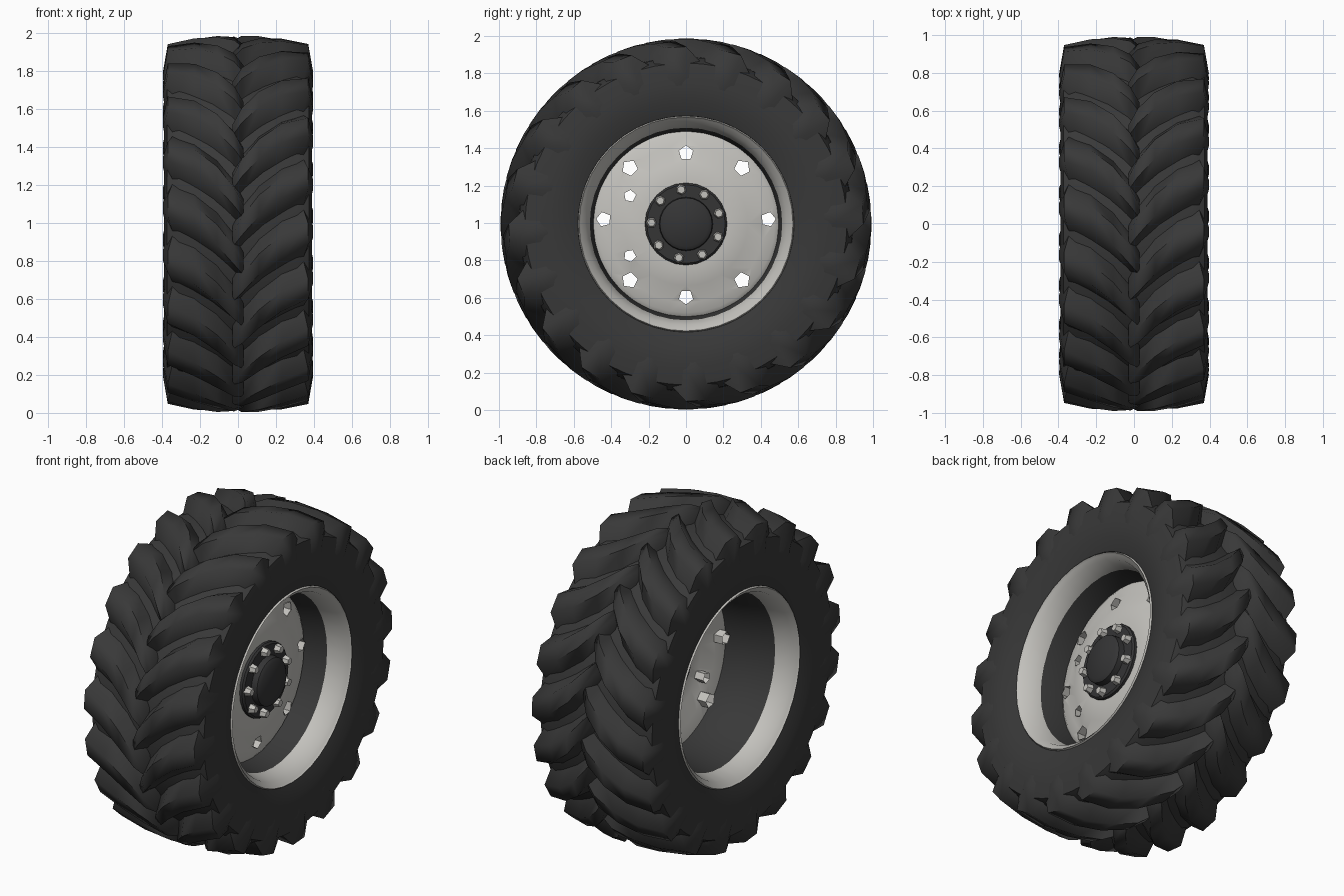
import bpy, bmesh, math
from mathutils import Vector

if "Cube" in bpy.data.objects:
    bpy.data.objects.remove(bpy.data.objects["Cube"])

CZ = 0.995  # axle height
DX = 0.04   # outward offset of disc and hub


def material(name, rgb):
    m = bpy.data.materials.new(name)
    m.diffuse_color = (*rgb, 1)
    m.use_nodes = True
    m.node_tree.nodes["Principled BSDF"].inputs["Base Color"].default_value = m.diffuse_color
    return m


RUBBER = material("dark rubber", (0.04, 0.04, 0.04))
METAL = material("pale grey metal", (0.55, 0.54, 0.51))
HUB = material("dark hub metal", (0.035, 0.035, 0.036))


def at(x, r, th):
    # th = 0 faces the front, growing upwards and over the top
    return Vector((x, -r * math.cos(th), CZ + r * math.sin(th)))


def finish(name, bm, mat, angle=None):
    bmesh.ops.recalc_face_normals(bm, faces=bm.faces)
    me = bpy.data.meshes.new(name)
    bm.to_mesh(me)
    bm.free()
    ob = bpy.data.objects.new(name, me)
    bpy.context.collection.objects.link(ob)
    me.materials.append(mat)
    if angle:
        bpy.ops.object.select_all(action='DESELECT')
        ob.select_set(True)
        bpy.context.view_layer.objects.active = ob
        bpy.ops.object.shade_smooth_by_angle(angle=math.radians(angle))
    return ob


def lathe(name, profile, seg, mat, closed=True, angle=40, dx=0.0):
    bm = bmesh.new()
    rings = [[bm.verts.new(at(x + dx, r, 2 * math.pi * i / seg)) for i in range(seg)]
             for x, r in profile]
    for k in range(len(rings) if closed else len(rings) - 1):
        a, b = rings[k], rings[(k + 1) % len(rings)]
        for i in range(seg):
            j = (i + 1) % seg
            bm.faces.new((a[i], a[j], b[j], b[i]))
    if not closed:
        bm.faces.new(rings[0])
        bm.faces.new(rings[-1])
    return finish(name, bm, mat, angle)


def prism(bm, y, z, x0, x1, r0, r1, sides, caps=True, turn=0.0):
    # small many-sided post along x
    ends = []
    for x, r in ((x0, r0), (x1, r1)):
        ends.append([bm.verts.new((x, y + r * math.sin(turn + 2 * math.pi * i / sides),
                                   z + r * math.cos(turn + 2 * math.pi * i / sides)))
                     for i in range(sides)])
    a, b = ends
    for i in range(sides):
        j = (i + 1) % sides
        bm.faces.new((a[i], a[j], b[j], b[i]))
    if caps:
        bm.faces.new(a)
        bm.faces.new(b)


# tyre carcass
half = [(0.06, 0.488), (0.24, 0.522), (0.355, 0.578), (0.385, 0.66), (0.39, 0.76),
        (0.374, 0.86), (0.31, 0.892)]
tyre = half + [(0, 0.90)] + [(-x, r) for x, r in reversed(half)]
lathe("tyre_carcass", tyre, 64, RUBBER)

# tread lugs: swept, softly sloped bars, staggered left to right
LUGS = 20
# x, top radius, base x, base radius, sweep angle, top half width, base half width
stations = [(-0.03, 0.965, -0.03, 0.87, -0.04, 0.035, 0.100),
            (0.02, 0.992, 0.02, 0.88, 0.04, 0.048, 0.125),
            (0.11, 0.990, 0.11, 0.88, 0.15, 0.056, 0.140),
            (0.23, 0.978, 0.23, 0.88, 0.25, 0.058, 0.145),
            (0.37, 0.948, 0.345, 0.87, 0.31, 0.058, 0.145),
            (0.396, 0.80, 0.375, 0.76, 0.315, 0.035, 0.120),
            (0.389, 0.74, 0.375, 0.74, 0.315, 0.020, 0.080)]
for side, label, phase in ((-1, "left", 6), (1, "right", 15)):
    bm = bmesh.new()
    for n in range(LUGS):
        base = 2 * math.pi * n / LUGS + math.radians(phase)
        prev = None
        for x, rt, xb, rb, sw, wt, wb in stations:
            th = base + sw
            ring = [bm.verts.new(at(side * xx, r, th + w)) for xx, r, w in
                    ((xb, rb, -wb), (x, rt, -wt), (x, rt, wt), (xb, rb, wb))]
            if prev:
                for i in range(4):
                    j = (i + 1) % 4
                    bm.faces.new((prev[i], prev[j], ring[j], ring[i]))
            else:
                bm.faces.new(ring)
            prev = ring
        bm.faces.new(prev)
    finish("tread_lugs_" + label, bm, RUBBER, 62)

# rim flanges on both sides
flange = [(0.235, 0.512), (0.335, 0.540), (0.352, 0.564), (0.364, 0.572),
          (0.348, 0.580), (0.33, 0.567), (0.235, 0.527)]
for side, label in ((-1, "left"), (1, "right")):
    lathe("rim_flange_" + label, [(side * x, r) for x, r in flange], 40, METAL)

# dished wheel disc
disc = lathe("wheel_disc", [(0.12, 0.10), (0.125, 0.24), (0.11, 0.33), (0.075, 0.42),
                            (0.07, 0.475), (0.055, 0.496), (0.04, 0.496), (0.055, 0.42),
                            (0.09, 0.33), (0.105, 0.24), (0.10, 0.10)], 32, METAL, dx=DX)

# mounting holes (y, z from axle, radius) and the sleeves that line them
holes = [(0, 0.38, .04), (0, -0.39, .04), (-0.44, 0.025, .04), (0.44, 0.025, .04),
         (-0.3, 0.3, .043), (0.3, 0.3, .043), (-0.3, -0.3, .043), (0.3, -0.3, .043),
         (-0.3, 0.15, .033), (-0.3, -0.17, .033)]
cut, sleeve = bmesh.new(), bmesh.new()
for y, z, r in holes:
    turn = math.atan2(y, z)
    prism(cut, y, CZ + z, -0.2, 0.3, r, r, 5, True, turn)
    x = DX + 0.125 - 0.32 * max(0, math.hypot(y, z) - 0.27)
    prism(sleeve, y, CZ + z, x - 0.07, x + 0.005, r, r, 5, False, turn)
cutter = finish("hole_cutter", cut, METAL)
cutter.hide_render = True
finish("hole_sleeves", sleeve, METAL)
mod = disc.modifiers.new("holes", 'BOOLEAN')
mod.operation = 'DIFFERENCE'
mod.solver = 'EXACT'
mod.object = cutter
bpy.context.view_layer.objects.active = disc
bpy.ops.object.modifier_apply(modifier=mod.name)
bpy.data.objects.remove(cutter, do_unlink=True)

# hub plate and cap
lathe("hub_plate", [(0.06, 0.20), (0.08, 0.22), (0.14, 0.22), (0.15, 0.21)], 24, HUB, False, dx=DX)
lathe("hub_cap", [(0.14, 0.145), (0.185, 0.14), (0.20, 0.12)], 24, HUB, False, dx=DX)

# hub nuts
bm = bmesh.new()
for i in range(9):
    a = math.radians(40 * i - 8)
    prism(bm, 0.185 * math.sin(a), CZ + 0.185 * math.cos(a), DX + 0.145, DX + 0.185,
          0.03, 0.021, 6, True, a)
finish("hub_nuts", bm, METAL, 30)
